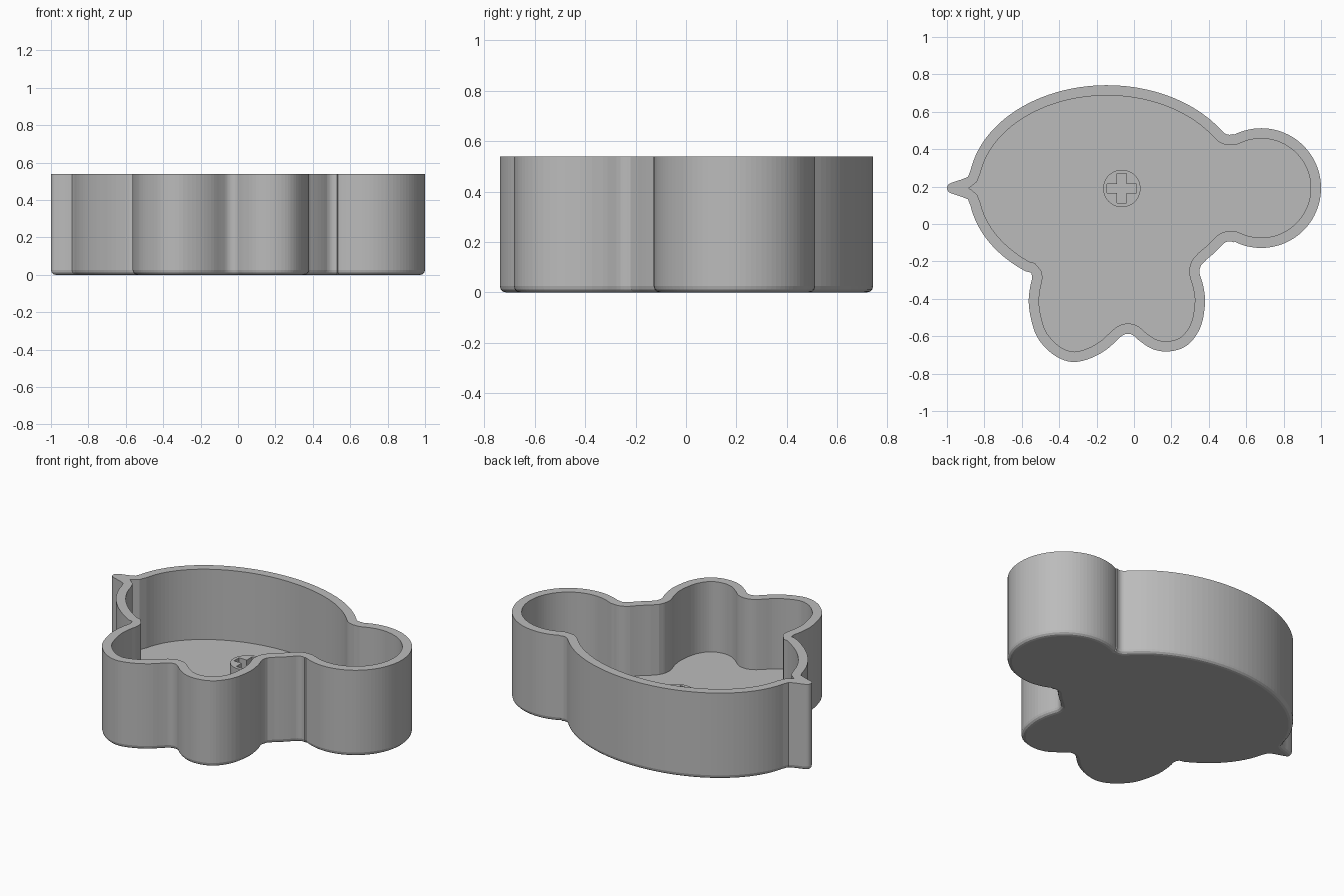
import bpy, bmesh
from math import sin, cos, radians
from mathutils import Vector
from mathutils.geometry import intersect_point_line

if "Cube" in bpy.data.objects:
    bpy.data.objects.remove(bpy.data.objects["Cube"])

HEIGHT, WALL, FLOOR, ROUND = 0.54, 0.055, 0.10, 0.025
MID = 0.192  # y of the axis through body, head and tail

grey = bpy.data.materials.new("plain grey")
grey.use_nodes = True
grey.diffuse_color = (0.5, 0.5, 0.5, 1)
grey.node_tree.nodes["Principled BSDF"].inputs["Base Color"].default_value = (0.5, 0.5, 0.5, 1)


def arc(cx, cy, rx, ry, start, end, steps):
    angles = [radians(start + (end - start) * i / steps) for i in range(steps + 1)]
    return [Vector((cx + rx * cos(a), cy + ry * sin(a))) for a in angles]


def spline(points, steps=4):
    """Smooth curve through a few points."""
    p = [Vector(q) for q in points]
    p = [p[0]] + p + [p[-1]]
    out = []
    for a, b, c, d in zip(p, p[1:], p[2:], p[3:]):
        for i in range(steps):
            t = i / steps
            out.append(0.5 * (2 * b + (c - a) * t + (2 * a - 5 * b + 4 * c - d) * t ** 2
                              + (3 * b - a - 3 * c + d) * t ** 3))
    return out + [p[-1]]


def inset(loop, amount):
    out = []
    for i, p in enumerate(loop):
        t = (loop[(i + 1) % len(loop)] - loop[i - 1]).normalized()
        out.append(p + Vector((-t.y, t.x)) * amount)
    return out


def clearance(p, loop):
    best = 9.0
    for i, b in enumerate(loop):
        a = loop[i - 1]
        q, f = intersect_point_line(p, a, b)
        q = a if f < 0 else b if f > 1 else q
        best = min(best, (p - q.to_2d()).length)
    return best


def tidy(loop, gap=0.004):
    return [p for i, p in enumerate(loop) if (p - loop[i - 1]).length > gap]


def ring(bm, loop, z):
    return [bm.verts.new((p.x, p.y, z)) for p in loop]


def bridge(bm, low, high):
    for i in range(len(low)):
        bm.faces.new((low[i - 1], low[i], high[i], high[i - 1]))


def cap(bm, *rings):
    edges = []
    for r in rings:
        for i in range(len(r)):
            edges.append(bm.edges.get((r[i - 1], r[i])) or bm.edges.new((r[i - 1], r[i])))
    bmesh.ops.triangle_fill(bm, edges=edges, use_beauty=True)


def finish(bm, name):
    bmesh.ops.recalc_face_normals(bm, faces=bm.faces)
    mesh = bpy.data.meshes.new(name)
    bm.to_mesh(mesh)
    bm.free()
    mesh.materials.append(grey)
    obj = bpy.data.objects.new(name, mesh)
    bpy.context.collection.objects.link(obj)


# Outline, counter-clockwise: head, back, tail, belly, two legs
def body(start, end, steps):
    return arc(-0.145, MID, 0.74, 0.55, start, end, steps)


tail_half = [(-0.888, 0.06), (-0.922, 0.046), (-0.957, 0.035), (-0.99, 0.021)]
tail = [(x, MID + y) for x, y in tail_half] + [(-1, MID)]
tail += [(x, MID - y) for x, y in reversed(tail_half)]
legs = [(-0.55, -0.26), (-0.545, -0.29), (-0.556, -0.34), (-0.563, -0.42), (-0.55, -0.51),
        (-0.52, -0.6), (-0.465, -0.67), (-0.395, -0.72), (-0.315, -0.738), (-0.225, -0.715),
        (-0.145, -0.67), (-0.09, -0.62), (-0.06, -0.595), (-0.032, -0.587), (-0.005, -0.595),
        (0.03, -0.625), (0.095, -0.667), (0.17, -0.682), (0.25, -0.667), (0.31, -0.625),
        (0.36, -0.54), (0.38, -0.42), (0.37, -0.33), (0.35, -0.26), (0.358, -0.22)]
outline = arc(0.68, MID, 0.32, 0.32, -117, 117, 60)
outline += arc(0.51, MID + 0.33, 0.045, 0.045, -63, -137, 8)
outline += body(33, 170, 50)
outline += spline(tail)
outline += body(190, 234, 18)
outline += spline(legs)
outline += body(316, 327, 5)
outline += arc(0.51, MID - 0.33, 0.045, 0.045, 137, 63, 8)
outline = tidy(outline)
cavity = tidy([p for p in inset(outline, WALL) if clearance(p, outline) > WALL - 0.002])

# Dish: rounded bottom edge, outer wall, rim, inner wall and floor
bm = bmesh.new()
rings = []
for step in range(4):
    a = radians(30 * step)
    rings.append(ring(bm, inset(outline, ROUND * (1 - sin(a))), ROUND * (1 - cos(a))))
rings.append(ring(bm, outline, HEIGHT))
for low, high in zip(rings, rings[1:]):
    bridge(bm, low, high)
inner_top, inner_low = ring(bm, cavity, HEIGHT), ring(bm, cavity, FLOOR)
bridge(bm, inner_low, inner_top)
cap(bm, rings[0])
cap(bm, rings[-1], inner_top)
cap(bm, inner_low)
finish(bm, "dish")

# Socket post with a cross-shaped hole down to the floor
cx, cy, top = -0.065, 0.19, 0.24
arm, half = 0.079, 0.025
quarter = [Vector((arm, -half)), Vector((arm, half)), Vector((half, half))]
cross = []
for k in range(4):
    c, s = cos(radians(90 * k)), sin(radians(90 * k))
    cross += [Vector((cx + c * v.x - s * v.y, cy + s * v.x + c * v.y)) for v in quarter]
circle = arc(cx, cy, 0.1, 0.1, 0, 360, 48)[:-1]
bm = bmesh.new()
post_low, post_top = ring(bm, circle, FLOOR), ring(bm, circle, top)
hole_low, hole_top = ring(bm, cross, FLOOR), ring(bm, cross, top)
bridge(bm, post_low, post_top)
bridge(bm, hole_low, hole_top)
cap(bm, post_top, hole_top)
cap(bm, post_low, hole_low)
finish(bm, "socket_post")
